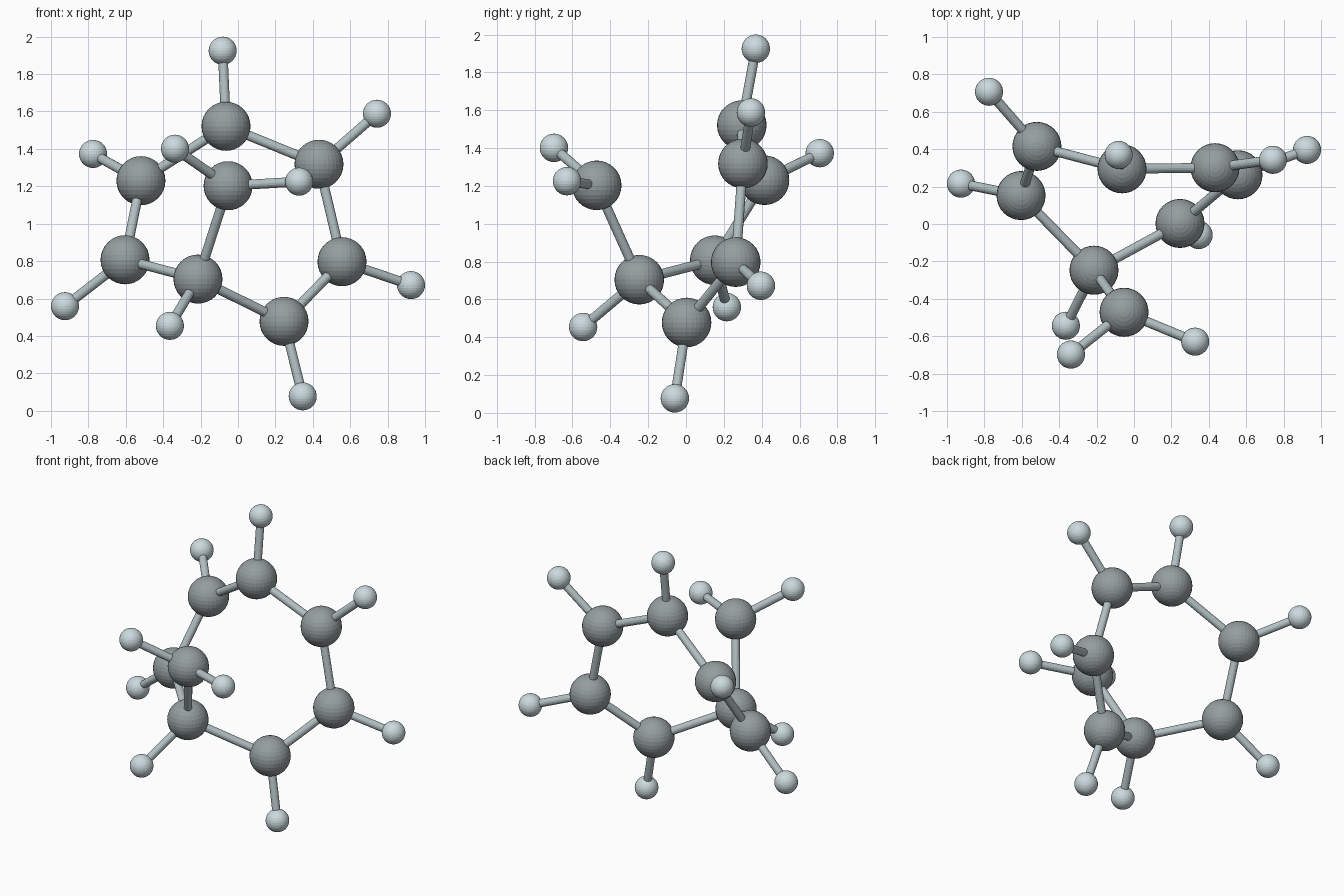
import bpy, bmesh
from mathutils import Vector

if "Cube" in bpy.data.objects:
    bpy.data.objects.remove(bpy.data.objects["Cube"])


def material(name, rgb):
    m = bpy.data.materials.new(name)
    m.diffuse_color = (*rgb, 1)
    m.use_nodes = True
    m.node_tree.nodes["Principled BSDF"].inputs["Base Color"].default_value = m.diffuse_color
    return m


DARK = material("dark_grey", (0.30, 0.34, 0.35))
PALE = material("pale_blue_grey", (0.60, 0.70, 0.73))
ROD = material("rod_grey", (0.45, 0.53, 0.55))


def add_object(name, bm, mat):
    mesh = bpy.data.meshes.new(name)
    bm.to_mesh(mesh)
    bm.free()
    mesh.materials.append(mat)
    obj = bpy.data.objects.new(name, mesh)
    bpy.context.collection.objects.link(obj)
    return obj


def ball(name, centre, radius, mat):
    bm = bmesh.new()
    bmesh.ops.create_uvsphere(bm, u_segments=32, v_segments=16, radius=radius)
    add_object(name, bm, mat).location = centre


def rod(name, a, b, radius=0.026):
    a, b = Vector(a), Vector(b)
    bm = bmesh.new()
    bmesh.ops.create_cone(bm, cap_ends=True, segments=16, radius1=radius,
                          radius2=radius, depth=(b - a).length)
    obj = add_object(name, bm, ROD)
    obj.location = (a + b) / 2
    obj.rotation_mode = 'QUATERNION'
    obj.rotation_quaternion = (b - a).to_track_quat('Z', 'Y')


# Large atoms: seven around the ring, then the side arm
carbons = [
    (-0.064, 0.295, 1.521), (0.433, 0.301, 1.318), (0.556, 0.263, 0.797),
    (0.246, 0.003, 0.478), (-0.214, -0.247, 0.704), (-0.604, 0.152, 0.807),
    (-0.519, 0.415, 1.230), (-0.053, -0.472, 1.203),
]
# Small atoms: (index of the large atom it hangs on, position)
hydrogens = [
    (0, (-0.082, 0.369, 1.925)), (1, (0.743, 0.343, 1.588)),
    (2, (0.925, 0.396, 0.672)), (3, (0.346, -0.059, 0.077)),
    (4, (-0.364, -0.544, 0.454)), (5, (-0.925, 0.216, 0.559)),
    (6, (-0.775, 0.707, 1.373)), (7, (-0.337, -0.698, 1.401)),
    (7, (0.327, -0.629, 1.225)),
]

for i, p in enumerate(carbons):
    ball(f"carbon_{i + 1}", p, 0.131, DARK)
for i, (c, p) in enumerate(hydrogens):
    ball(f"hydrogen_{i + 1}", p, 0.075, PALE)
    rod(f"hydrogen_bond_{i + 1}", carbons[c], p)

# Ring bonds and the side-arm bond
for i in range(7):
    rod(f"ring_bond_{i + 1}", carbons[i], carbons[(i + 1) % 7])
rod("side_arm_bond", carbons[4], carbons[7])
